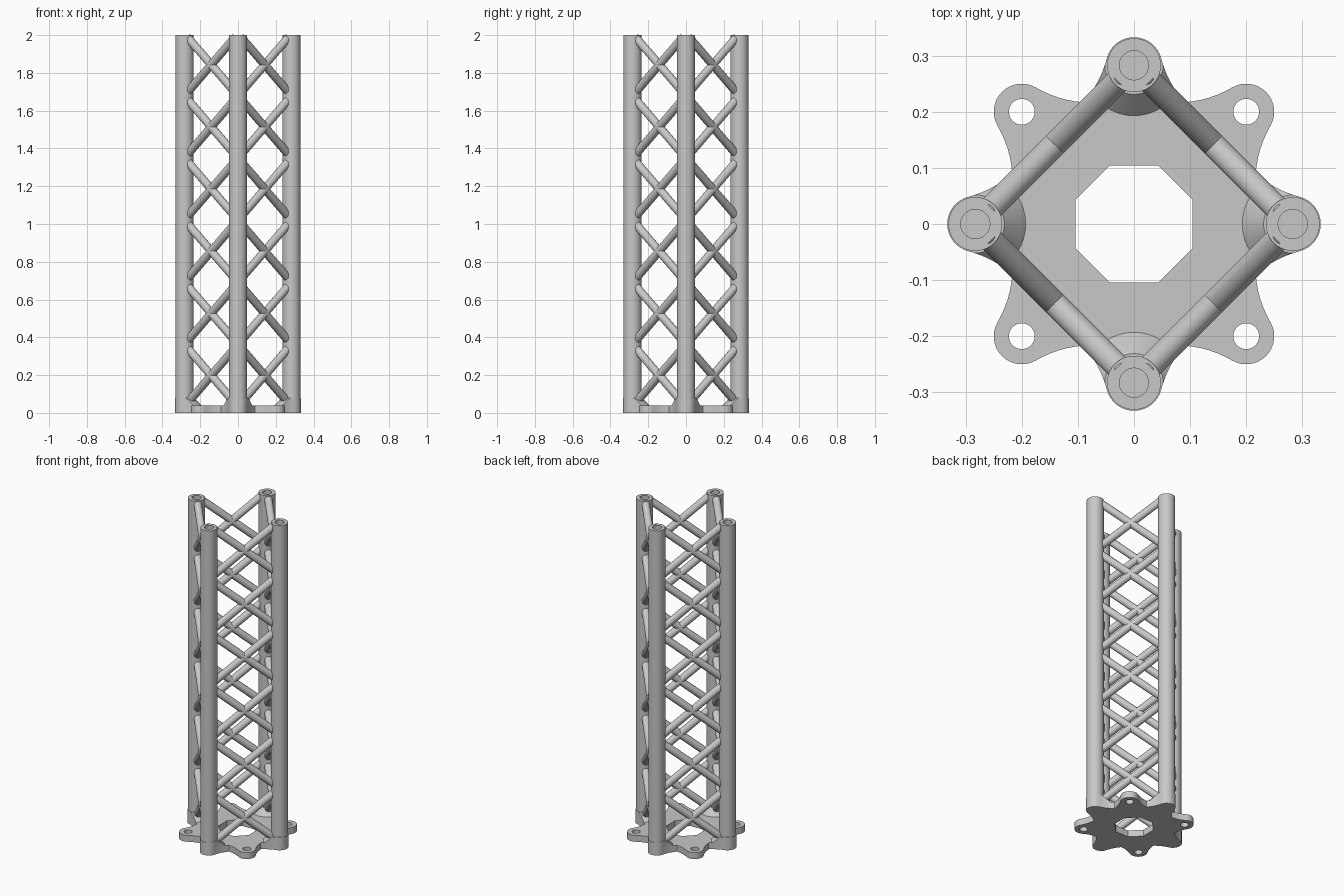
import bpy
import bmesh
from math import sin, cos, pi, radians, sqrt
from mathutils import Matrix, Vector

if "Cube" in bpy.data.objects:
    bpy.data.objects.remove(bpy.data.objects["Cube"])

HEIGHT = 2.0
RING = 0.283          # distance of posts and lugs from the axis
LUG_R = 0.05
PLATE_T = 0.04
SOCKET_TOP = 0.08
POST_R, BORE_R = 0.048, 0.026
ROD_R = 0.022
BAYS, PITCH, FIRST = 6, 0.329, 0.198

steel = bpy.data.materials.new("grey_steel")
steel.use_nodes = True
GREY = (0.58, 0.58, 0.58, 1)
steel.diffuse_color = GREY
steel.node_tree.nodes["Principled BSDF"].inputs["Base Color"].default_value = GREY


def make(name, bm):
    bmesh.ops.recalc_face_normals(bm, faces=bm.faces)
    mesh = bpy.data.meshes.new(name)
    bm.to_mesh(mesh)
    bm.free()
    mesh.materials.append(steel)
    obj = bpy.data.objects.new(name, mesh)
    bpy.context.collection.objects.link(obj)
    return obj


def smooth(obj):
    bpy.ops.object.select_all(action="DESELECT")
    obj.select_set(True)
    bpy.context.view_layer.objects.active = obj
    bpy.ops.object.shade_smooth_by_angle(angle=radians(35))


def prism(name, points, z0, z1):
    bm = bmesh.new()
    face = bm.faces.new([bm.verts.new((x, y, z0)) for x, y in points])
    side = bmesh.ops.extrude_face_region(bm, geom=[face])["geom"]
    moved = [v for v in side if isinstance(v, bmesh.types.BMVert)]
    bmesh.ops.translate(bm, verts=moved, vec=(0, 0, z1 - z0))
    return make(name, bm)


def circle(r, n, centre=(0, 0), turn=0.0):
    return [(centre[0] + r * cos(turn + 2 * pi * i / n),
             centre[1] + r * sin(turn + 2 * pi * i / n)) for i in range(n)]


def lathe(name, profile, centre, steps=40):
    bm = bmesh.new()
    verts = [bm.verts.new((r, 0, z)) for r, z in profile]
    edges = [bm.edges.new(pair) for pair in zip(verts, verts[1:])]
    bmesh.ops.spin(bm, geom=verts + edges, cent=(0, 0, 0), axis=(0, 0, 1),
                   angle=2 * pi, steps=steps)
    bmesh.ops.remove_doubles(bm, verts=bm.verts, dist=1e-5)
    bmesh.ops.translate(bm, verts=bm.verts, vec=(*centre, 0))
    return make(name, bm)


def boolean(obj, cutter, operation):
    mod = obj.modifiers.new("cut", "BOOLEAN")
    mod.object, mod.operation, mod.solver = cutter, operation, "EXACT"
    bpy.context.view_layer.objects.active = obj
    bpy.ops.object.modifier_apply(modifier=mod.name)
    bpy.data.objects.remove(cutter)


def star_outline():
    """Eight round lugs joined by gently hollow flanks."""
    flank = [Vector((0.296, 0.0483)), Vector((0.2515, 0.060)), Vector((0.217, 0.09))]
    half = [(RING + LUG_R * cos(a), LUG_R * sin(a))
            for a in (radians(75) * i / 8 for i in range(9))]
    for i in range(1, 7):
        t = i / 6
        half.append(tuple(flank[0] * (1 - t) ** 2 + flank[1] * 2 * t * (1 - t)
                          + flank[2] * t * t))
    lug = [(u, -v) for u, v in half[-2:0:-1]] + half
    return [(u * cos(a) - v * sin(a), u * sin(a) + v * cos(a))
            for a in (k * pi / 4 for k in range(8)) for u, v in lug]


outline = star_outline()

# base plate with octagonal opening and bolt holes in the diagonal lugs
plate = prism("base_plate", outline, 0, PLATE_T)
boolean(plate, prism("opening", circle(0.113, 8, turn=pi / 8), -0.1, 0.1), "DIFFERENCE")
for k in range(4):
    a = pi / 4 + k * pi / 2
    spot = (RING * cos(a), RING * sin(a))
    boolean(plate, prism("bolt_hole", circle(0.023, 32, spot), -0.1, 0.1), "DIFFERENCE")
smooth(plate)

SIDES = ("left", "back", "right", "front")
for k, side in enumerate(SIDES):
    a = k * pi / 2
    spot = (RING * cos(a), RING * sin(a))

    # conical socket trimmed to the plate outline
    socket = lathe(side + "_socket", [(0, PLATE_T), (0.09, PLATE_T),
                                      (0.052, SOCKET_TOP), (0, SOCKET_TOP)], spot)
    boolean(socket, prism("trim", outline, -0.1, 0.2), "INTERSECT")
    smooth(socket)

    # hollow upright post
    post = lathe(side + "_post", [(0, 0.06), (POST_R, 0.06), (POST_R, HEIGHT),
                                  (BORE_R, HEIGHT), (BORE_R, SOCKET_TOP + 0.01),
                                  (0, SOCKET_TOP + 0.01)], spot)
    smooth(post)

    # crossed bracing rods between this post and the next
    mid = a + pi / 4
    span = RING * sqrt(2)
    slope = PITCH / span
    bm = bmesh.new()
    for bay in range(BAYS):
        for s in (slope, -slope):
            shear = Matrix(((1, 0, 0, 0), (0, 1, 0, 0),
                            (s, 0, sqrt(1 + s * s), 0), (0, 0, 0, 1)))
            place = Matrix.Translation((span / 2 * cos(mid), span / 2 * sin(mid),
                                        FIRST + bay * PITCH))
            bmesh.ops.create_cone(
                bm, cap_ends=True, segments=20, radius1=ROD_R, radius2=ROD_R,
                depth=span - 0.08,
                matrix=place @ Matrix.Rotation(mid + pi / 2, 4, "Z") @ shear
                @ Matrix.Rotation(pi / 2, 4, "Y"))
    smooth(make(side + "_bracing", bm))
